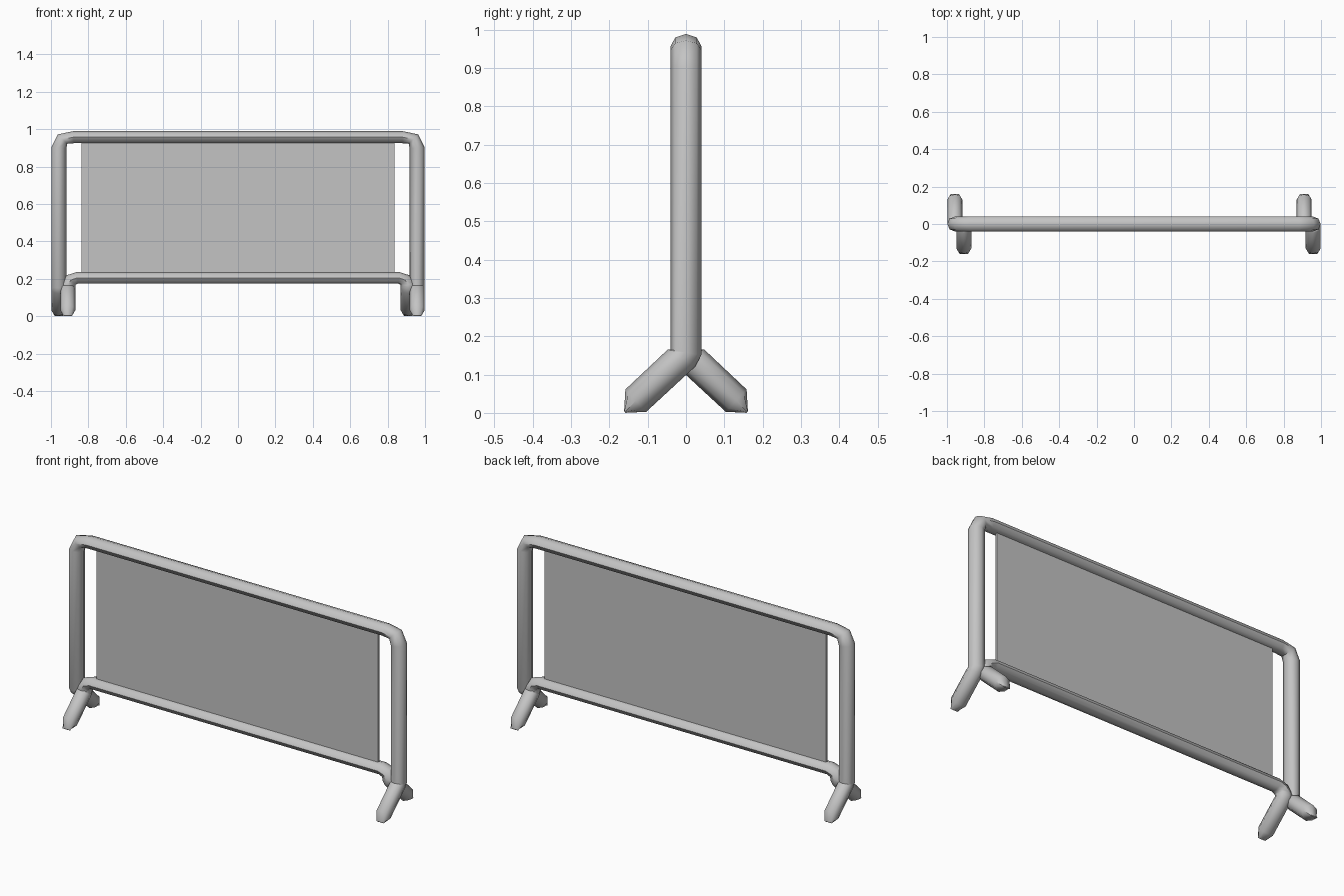
import bpy
import bmesh
from math import cos, sin, pi, radians
from mathutils import Vector

cube = bpy.data.objects.get("Cube")
if cube:
    bpy.data.objects.remove(cube, do_unlink=True)

# One painted metal colour for everything
grey = bpy.data.materials.new("light_grey_metal")
grey.use_nodes = True
colour = (0.55, 0.55, 0.55, 1)
grey.diffuse_color = colour
grey.node_tree.nodes["Principled BSDF"].inputs["Base Color"].default_value = colour

SIDES = 8
R = 0.04


def finish(name, bm, smooth):
    bmesh.ops.recalc_face_normals(bm, faces=bm.faces)
    mesh = bpy.data.meshes.new(name)
    bm.to_mesh(mesh)
    bm.free()
    mesh.materials.append(grey)
    obj = bpy.data.objects.new(name, mesh)
    bpy.context.collection.objects.link(obj)
    if smooth:
        bpy.ops.object.select_all(action='DESELECT')
        obj.select_set(True)
        bpy.context.view_layer.objects.active = obj
        bpy.ops.object.shade_smooth_by_angle(angle=radians(50))
    return obj


def tube(name, stations):
    """Each station: centre, half-width axis a, half-width axis b."""
    bm = bmesh.new()
    rings = []
    for centre, a, b in stations:
        rings.append([bm.verts.new(centre + a * cos(2 * pi * i / SIDES) + b * sin(2 * pi * i / SIDES))
                      for i in range(SIDES)])
    for lo, hi in zip(rings, rings[1:]):
        for i in range(SIDES):
            j = (i + 1) % SIDES
            bm.faces.new((lo[i], lo[j], hi[j], hi[i]))
    bm.faces.new(rings[0])
    bm.faces.new(rings[-1])
    return finish(name, bm, True)


def bent_frame(name, x, turn, foot_side, bar):
    """Half path on the -x end; the other end is the same turned half round.

    foot_side is the y direction of the foot on the -x end, turn lists the
    corner centres, and bar is the half height of the horizontal bar."""
    s = foot_side
    ax = Vector((R, 0, 0))
    across = Vector((0, s * 0.68, 0.73)) * R
    half = [
        # wedge-shaped tip of the foot, then the sloping leg
        (Vector((x, s * 0.160, 0.002)), ax * 0.55, across * 0.06),
        (Vector((x, s * 0.131, 0.032)), ax, across),
        # bend up into the post
        (Vector((x, s * 0.012, 0.143)), ax, Vector((0, s * 0.036, 0.022))),
        (Vector((x, 0, 0.158)), ax, Vector((0, s * R, 0.007))),
    ]
    # rounded corner from the post into the bar
    y_axis = Vector((0, s * R, 0))
    start, middle, end = [Vector((px, 0, pz)) for px, pz in turn]
    half += [
        (start, Vector((R, 0, -0.004)), y_axis),
        (middle, Vector((0.025, 0, -0.025)), y_axis),
        (end, Vector((0.003, 0, -bar)), y_axis),
    ]

    def spin(v):
        return Vector((-v.x, -v.y, v.z))

    # On the far end the ring axes keep their sense along the path
    other = [(spin(c), -spin(a), spin(b) * -1) for c, a, b in reversed(half)]
    fixed = []
    for c, a, b in other:
        # match ring orientation: bar underside stays under, y stays the same way
        fixed.append((c, -a, b))
    return tube(name, half + fixed)


# Outer hoop with the tall posts and top rail
bent_frame("outer_frame", -0.958, [(-0.958, 0.90), (-0.938, 0.947), (-0.88, 0.957)], 1, 0.032)
# Inner hoop forming the low rail and the opposite feet
bent_frame("inner_frame", -0.91, [(-0.909, 0.168), (-0.894, 0.193), (-0.86, 0.205)], -1, 0.031)

# Thin sheet held between the two rails
bm = bmesh.new()
bmesh.ops.create_cube(bm, size=1)
bmesh.ops.scale(bm, vec=(1.675, 0.012, 0.75), verts=bm.verts)
bmesh.ops.translate(bm, vec=(0, 0, 0.58), verts=bm.verts)
finish("infill_panel", bm, False)
